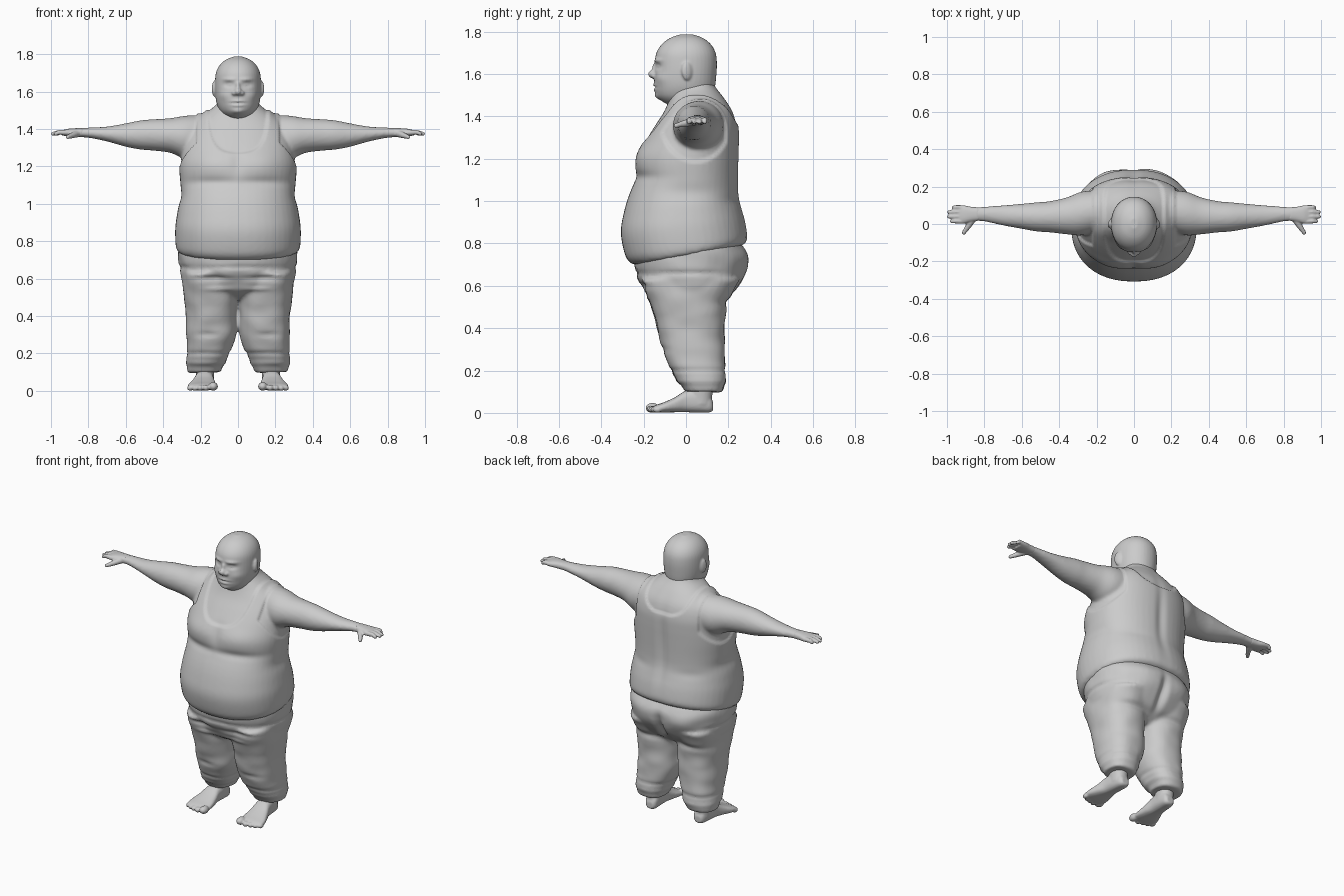
import bpy, bmesh, math
from mathutils import Vector, Matrix, noise


def loft(bm, axis, rings, side=1, power=2.2, n=32, steps=4, warp=None):
    """Closed tube; each ring is (position, a_min, a_max, b_min, b_max)."""
    dense = []
    for i in range(len(rings) - 1):
        p = [rings[max(0, min(len(rings) - 1, i + k))] for k in (-1, 0, 1, 2)]
        for s in range(steps):
            t = s / steps
            dense.append([b + .5 * t * (c - a + t * (2*a - 5*b + 4*c - d + t * (3*(b - c) + d - a)))
                          for a, b, c, d in zip(*p)])
    dense.append(rings[-1])
    loops = []
    for t, a0, a1, b0, b1 in dense:
        loop = []
        for k in range(n):
            g = 2 * math.pi * k / n
            c, s = math.cos(g), math.sin(g)
            a = (a0 + a1) / 2 + (a1 - a0) / 2 * math.copysign(abs(c) ** (2 / power), c)
            b = (b0 + b1) / 2 + (b1 - b0) / 2 * math.copysign(abs(s) ** (2 / power), s)
            co = Vector({'x': (t, a, b), 'y': (a, t, b), 'z': (a, b, t)}[axis])
            if warp:
                co = warp(co)
            co.x *= side
            loop.append(bm.verts.new(co))
        loops.append(loop)
    for l0, l1 in zip(loops, loops[1:]):
        for k in range(n):
            bm.faces.new((l0[k], l0[(k + 1) % n], l1[(k + 1) % n], l1[k]))
    bm.faces.new(loops[0])
    bm.faces.new(loops[-1])


def blob(bm, loc, radii, turn=0, n=14):
    m = Matrix.Translation(loc) @ Matrix.Rotation(turn, 4, 'Z') @ Matrix.Diagonal((*radii, 1))
    angles = [math.radians(-80 + 20 * i) for i in range(9)]
    loft(bm, 'z', [(math.sin(a), -math.cos(a), math.cos(a), -math.cos(a), math.cos(a))
                   for a in angles], power=2, n=n, steps=1, warp=lambda co: m @ co)


def rod(bm, pts, side=1):
    """Chain of blobs through (x, y, z, radius) points, for fingers."""
    for p, q in zip(pts, pts[1:]):
        for i in range(6):
            x, y, z, r = [a + (b - a) * i / 5 for a, b in zip(p, q)]
            blob(bm, (x * side, y, z), (r, r, r), n=10)


def finish(bm, name, voxel, smooth, sculpt=None):
    """Fuse overlapping parts into one skin, smooth it, then sculpt it."""
    bmesh.ops.recalc_face_normals(bm, faces=bm.faces)
    me = bpy.data.meshes.new(name)
    bm.to_mesh(me)
    bm.free()
    ob = bpy.data.objects.new(name, me)
    bpy.context.collection.objects.link(ob)
    r = ob.modifiers.new("fuse", 'REMESH')
    r.mode, r.voxel_size = 'VOXEL', voxel
    s = ob.modifiers.new("soften", 'SMOOTH')
    s.factor, s.iterations = .5, smooth
    dg = bpy.context.evaluated_depsgraph_get()
    new = bpy.data.meshes.new_from_object(ob.evaluated_get(dg))
    ob.modifiers.clear()
    ob.data = new
    if sculpt:
        count = len(new.vertices) * 3
        co, no = [0.0] * count, [0.0] * count
        new.vertices.foreach_get("co", co)
        new.vertices.foreach_get("normal", no)
        for i in range(0, count, 3):
            h = sculpt(*co[i:i + 3])
            if h:
                for k in range(i, i + 3):
                    co[k] += no[k] * h
        new.vertices.foreach_set("co", co)
        new.update()
    new.polygons.foreach_set("use_smooth", [True] * len(new.polygons))


def bumps(px, py, pz, table):
    """Sum of soft mirrored bumps (x, y, z, rx, ry, rz, height)."""
    total, px = 0, abs(px)
    for x, y, z, rx, ry, rz, h in table:
        e = ((pz - z) / rz) ** 2
        if e < 7:
            e += ((px - x) / rx) ** 2 + ((py - y) / ry) ** 2
            if e < 7:
                total += h * math.exp(-e)
    return total


# Tank top edges: neckline and arm holes
def tank(x, y, z):
    x = abs(x)
    if z > 1.53 or x > .36:
        return 0
    depth = .25 if y < .03 else .16
    neck = ((x / .15) ** 3 + ((1.53 - z) / depth) ** 3) ** (1 / 3) - 1
    hole = math.hypot((y - .045) / .155, (z - 1.38) / .185) - 1
    t = max(0, min(1, min(neck * .15, max(hole * .16, .225 - x)) / .013))
    return .010 * t * t * (3 - 2 * t)


BODY_BUMPS = [
    (.13, -.2, 1.21, .10, .12, .06, .010), (.12, -.2, 1.115, .15, .12, .025, -.011),
    (0, -.24, 1.22, .03, .1, .06, -.007), (0, .25, 1.15, .03, .1, .22, -.012),
    (.31, .02, 1.04, .06, .15, .04, -.008), (.2, .24, 1.0, .1, .08, .03, -.005)]
FACE_BUMPS = [
    (.05, -.14, 1.637, .026, .05, .013, -.013), (.048, -.14, 1.637, .017, .05, .007, .007),
    (.045, -.14, 1.665, .035, .05, .010, .007), (0, -.15, 1.538, .036, .05, .004, -.007),
    (0, -.15, 1.549, .03, .05, .006, .005), (0, -.15, 1.525, .028, .05, .006, .005),
    (.07, -.11, 1.58, .03, .05, .025, .006), (0, -.14, 1.497, .03, .05, .014, .008)]
TROUSER_BUMPS = [
    (0, .27, .62, .025, .1, .10, -.03), (.13, -.2, .60, .09, .1, .014, -.012),
    (.10, -.2, .545, .07, .1, .012, .008), (0, -.23, .66, .2, .1, .012, -.007),
    (.14, .22, .70, .08, .1, .06, .008), (.15, .2, .52, .1, .08, .02, -.012),
    (.3, 0, .66, .06, .2, .012, -.008), (.17, .05, .20, .2, .3, .012, -.007),
    (.17, .05, .15, .2, .3, .014, .006), (.16, -.1, .30, .06, .08, .016, -.007)]


def hem(co):
    co.z += .18 * co.y * max(0, min(1, (1 - co.z) / .22))
    return co


# Torso and arms
bm = bmesh.new()
loft(bm, 'z', [
    (.74, -.22, .22, -.17, .18), (.752, -.305, .305, -.235, .255), (.765, -.32, .32, -.258, .278),
    (.80, -.325, .325, -.28, .28), (.88, -.325, .325, -.298, .27), (.95, -.315, .315, -.285, .255),
    (1.03, -.302, .302, -.258, .24), (1.10, -.298, .298, -.232, .238), (1.2, -.305, .305, -.225, .24),
    (1.28, -.298, .298, -.192, .242), (1.35, -.285, .285, -.15, .24), (1.42, -.25, .25, -.105, .222),
    (1.48, -.18, .18, -.08, .185), (1.53, -.116, .116, -.07, .146), (1.57, -.095, .095, -.04, .12)],
    warp=hem, power=2.25, n=48)
for s in (1, -1):
    loft(bm, 'x', [
        (.14, -.02, .18, 1.27, 1.475), (.27, -.06, .175, 1.24, 1.472), (.36, -.055, .142, 1.272, 1.458),
        (.45, -.045, .122, 1.284, 1.452), (.52, -.04, .116, 1.29, 1.446), (.6, -.026, .108, 1.305, 1.43),
        (.7, -.008, .1, 1.333, 1.413), (.8, .013, .093, 1.353, 1.407), (.86, .016, .09, 1.355, 1.405)],
        side=s, power=2)
finish(bm, "body_with_tank_top", .0105, 4,
       lambda x, y, z: tank(x, y, z) + bumps(x, y, z, BODY_BUMPS))

# Head with nose and ears
bm = bmesh.new()
loft(bm, 'z', [
    (1.455, -.05, .05, -.085, .08), (1.475, -.08, .08, -.118, .11), (1.50, -.1, .1, -.14, .125),
    (1.54, -.115, .115, -.15, .137), (1.59, -.122, .122, -.15, .143), (1.65, -.123, .123, -.147, .146),
    (1.70, -.118, .118, -.14, .14), (1.74, -.099, .099, -.115, .118), (1.77, -.066, .066, -.076, .08),
    (1.788, -.02, .02, -.025, .03)], power=2.1, n=40)
blob(bm, (0, -.15, 1.60), (.021, .030, .022))
blob(bm, (0, -.143, 1.625), (.014, .018, .032))
for s in (1, -1):
    blob(bm, (s * .02, -.147, 1.592), (.015, .019, .014))
    blob(bm, (s * .125, .005, 1.615), (.013, .027, .044), s * .35)
finish(bm, "head", .006, 3, lambda x, y, z: bumps(x, y, z, FACE_BUMPS))

# Hands with four fingers and a thumb
for s, label in ((1, "left"), (-1, "right")):
    bm = bmesh.new()
    loft(bm, 'x', [(.83, .017, .089, 1.357, 1.405), (.87, .012, .092, 1.358, 1.404),
                   (.91, .002, .1, 1.361, 1.401), (.94, .002, .1, 1.365, 1.393)], side=s, power=2.4)
    for y, tip in ((.088, .965), (.064, .988), (.039, .99), (.014, .975)):
        rod(bm, [(.925, y, 1.382, .0135), (.955, y + .001, 1.383, .0125), (tip, y, 1.374, .0105)], s)
    rod(bm, [(.86, .03, 1.375, .02), (.885, -.01, 1.366, .016), (.91, -.047, 1.357, .011)], s)
    finish(bm, label + "_hand", .005, 2)

# Trousers
bm = bmesh.new()
loft(bm, 'z', [
    (.84, -.29, .29, -.20, .235), (.80, -.312, .312, -.235, .262), (.75, -.32, .32, -.245, .292),
    (.70, -.318, .318, -.243, .292), (.64, -.31, .31, -.23, .278), (.58, -.296, .296, -.20, .238),
    (.53, -.26, .26, -.16, .19), (.49, -.14, .14, -.08, .12)], n=48)
for s in (1, -1):
    loft(bm, 'z', [
        (.63, .01, .298, -.215, .255), (.53, .003, .292, -.175, .202), (.42, .008, .278, -.142, .183),
        (.3, .01, .277, -.112, .183), (.2, .045, .275, -.072, .188), (.14, .075, .273, -.032, .182),
        (.112, .085, .27, -.012, .174), (.098, .09, .266, -.008, .17)], side=s, power=2.4)
finish(bm, "trousers", .0115, 4, lambda x, y, z: bumps(x, y, z, TROUSER_BUMPS)
       + .006 * noise.noise(Vector((x * 9, y * 9, z * 13))))

# Bare feet with toes
for s, label in ((1, "left"), (-1, "right")):
    bm = bmesh.new()
    loft(bm, 'y', [
        (.128, .15, .195, .012, .05), (.11, .135, .21, .002, .085), (.06, .13, .222, .002, .11),
        (0, .13, .23, .003, .105), (-.05, .122, .248, .003, .075), (-.10, .115, .266, .002, .052),
        (-.14, .115, .268, .003, .038), (-.155, .125, .255, .006, .03)], side=s, power=2.6)
    loft(bm, 'z', [(.04, .13, .222, .01, .12), (.09, .128, .225, .005, .125),
                   (.16, .125, .23, .01, .14)], side=s)
    for x, y, r in ((.132, -.158, .025), (.172, -.163, .0175), (.203, -.157, .0165),
                    (.231, -.148, .0155), (.256, -.135, .0165)):
        blob(bm, (s * x, y, r * .95), (r, r * 1.35, r * .95))
    finish(bm, label + "_foot", .006, 2)
